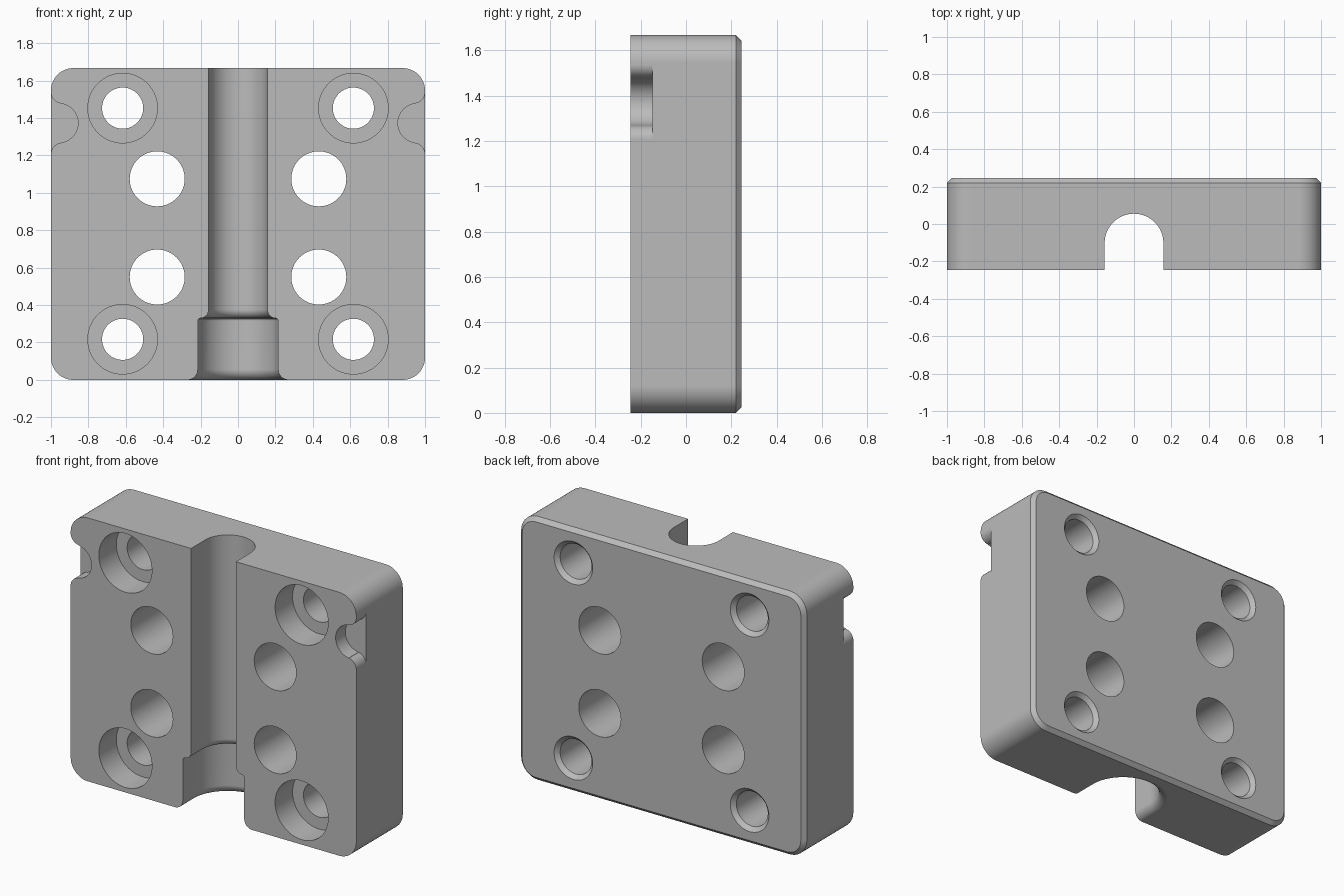
import bpy, bmesh
from math import sin, cos, pi, sqrt

if "Cube" in bpy.data.objects:
    bpy.data.objects.remove(bpy.data.objects["Cube"])

HEIGHT, FRONT, BACK, CHAMFER = 1.667, -0.245, 0.245, 0.025

steel = bpy.data.materials.new("machined_grey")
steel.use_nodes = True
GREY = (0.5, 0.5, 0.5, 1)
steel.diffuse_color = GREY
steel.node_tree.nodes["Principled BSDF"].inputs["Base Color"].default_value = GREY


def loft(name, rings):
    """Closed solid through a list of equal-length rings of 3D points."""
    bm = bmesh.new()
    loops = [[bm.verts.new(p) for p in ring] for ring in rings]
    for a, b in zip(loops, loops[1:]):
        for i in range(len(a)):
            j = (i + 1) % len(a)
            bm.faces.new((a[i], a[j], b[j], b[i]))
    bm.faces.new(loops[0])
    bm.faces.new(loops[-1])
    bmesh.ops.recalc_face_normals(bm, faces=bm.faces)
    mesh = bpy.data.meshes.new(name)
    bm.to_mesh(mesh)
    bm.free()
    mesh.materials.append(steel)
    obj = bpy.data.objects.new(name, mesh)
    bpy.context.collection.objects.link(obj)
    return obj


def arc(cx, cy, r, start, end, steps):
    """Points on an arc, angles in units of pi."""
    angles = [pi * (start + (end - start) * i / steps) for i in range(steps + 1)]
    return [(cx + r * cos(a), cy + r * sin(a)) for a in angles]


def at_depth(points, y):
    return [(x, y, z) for x, z in points]


# Rounded block with a chamfered back edge
def outline(inset):
    r, pts = 0.12, []
    for k, (sx, top) in enumerate([(1, 1), (-1, 1), (-1, 0), (1, 0)]):
        pts += arc(sx * (1 - r), HEIGHT - r if top else r, r - inset, k / 2, k / 2 + 0.5, 12)
    return pts


block = loft("mounting_block", [at_depth(outline(i), y) for i, y in
                                ((0, FRONT), (0, BACK - CHAMFER), (CHAMFER, BACK))])
cutters = []


# Round holes, given as (depth, radius) steps
def hole(name, x, z, steps):
    cutters.append(loft(name, [at_depth(arc(x, z, r, 0, 2 - 1 / 32, 63), y) for y, r in steps]))


counterbore = [(-0.4, 0.186), (-0.07, 0.186), (-0.07, 0.11),
               (BACK - CHAMFER, 0.11), (BACK, 0.11 + CHAMFER), (0.3, 0.165 + CHAMFER)]
for side in (-1, 1):
    for z in (0.217, 1.453):
        hole("counterbore_cutter", side * 0.617, z, counterbore)
    for z in (0.55, 1.075):
        hole("plain_hole_cutter", side * 0.432, z, [(-0.4, 0.147), (0.4, 0.147)])

    # Side notch with rounded lips
    mid, lip, rise = 1.373, 0.06, 0.165
    pts = arc(1 - lip, mid + rise, lip, 0, -0.46, 10)
    pts += arc(0.96, mid, 0.105, 0.54, 1.46, 24)
    pts += arc(1 - lip, mid - rise, lip, 0.46, 0, 10)
    pts += [(1.1, mid - rise), (1.1, mid + rise)]
    pts = [(side * x, z) for x, z in pts]
    cutters.append(loft("notch_cutter", [at_depth(pts, -0.4), at_depth(pts, -0.148)]))

# U-shaped channel: wide flared mouth, filleted shoulder, narrow run
WIDE, NARROW, FLARE, FILLET, SHOULDER = 0.215, 0.157, 0.055, 0.045, 0.33
profile = [(WIDE + FLARE, -0.1)]
profile += arc(WIDE + FLARE, FLARE, FLARE, 1.5, 1, 10)
profile += [(WIDE, SHOULDER - 0.015), (WIDE - 0.004, SHOULDER - 0.004)]
profile += arc(NARROW + FILLET, SHOULDER + FILLET, FILLET, 1.5, 1, 10)
profile += [(NARROW, HEIGHT + 0.1)]


def channel_ring(r, z):
    pts = [(r, -0.5)] + arc(0, -0.102, r, 0, 1, 40) + [(-r, -0.5)]
    return [(x, y, z) for x, y in pts]


cutters.append(loft("channel_cutter", [channel_ring(r, z) for r, z in profile]))

# Cut everything out of the block
bpy.context.view_layer.objects.active = block
for cutter in cutters:
    mod = block.modifiers.new("cut", "BOOLEAN")
    mod.operation, mod.solver, mod.object = "DIFFERENCE", "EXACT", cutter
    bpy.ops.object.modifier_apply(modifier=mod.name)
    bpy.data.objects.remove(cutter)

# Smooth curved walls, keep machined edges crisp
bpy.ops.object.select_all(action="DESELECT")
block.select_set(True)
bpy.ops.object.shade_smooth_by_angle(angle=pi / 6)
normals = block.modifiers.new("flat_faces", "WEIGHTED_NORMAL")
normals.keep_sharp = True
